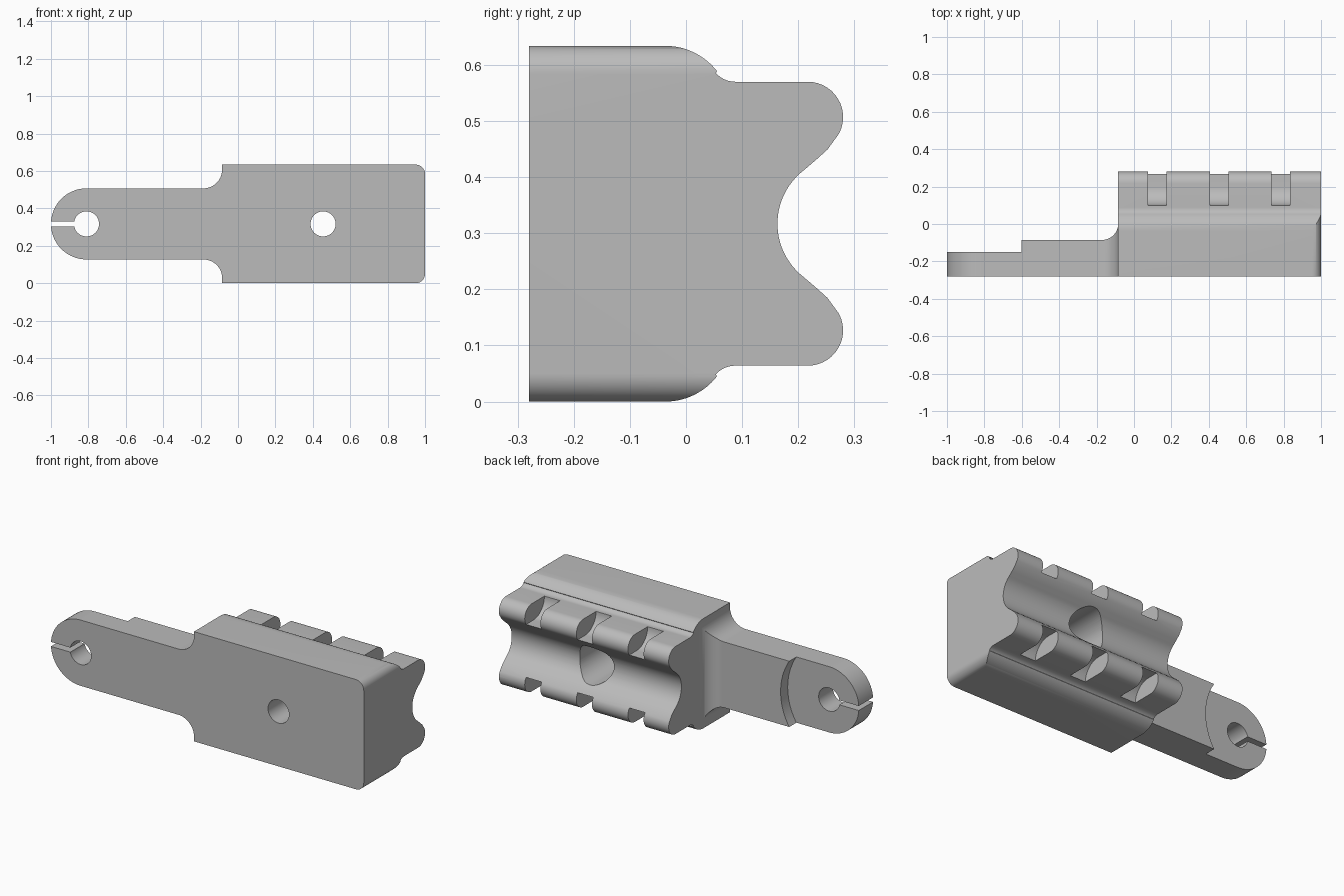
import bpy, bmesh
from math import sin, cos, radians

old = bpy.data.objects.get("Cube")
if old:
    bpy.data.objects.remove(old, do_unlink=True)

MID = 0.317  # height of the symmetry plane

grey = bpy.data.materials.new("plain grey")
grey.use_nodes = True
grey.diffuse_color = (0.5, 0.5, 0.5, 1)
grey.node_tree.nodes["Principled BSDF"].inputs["Base Color"].default_value = (0.5, 0.5, 0.5, 1)


def arc(cx, cy, r, start, end, n=14):
    angles = [radians(start + (end - start) * i / n) for i in range(n + 1)]
    return [(cx + r * cos(a), cy + r * sin(a)) for a in angles]


def flipped(points):
    """Mirror a profile about the middle height, reversing its order."""
    return [(a, 2 * MID - b) for a, b in reversed(points)]


def prism(name, points, axis, lo, hi):
    """Extrude a 2D profile along x, y or z."""
    place = {"x": lambda a, b, t: (t, a, b),
             "y": lambda a, b, t: (a, t, b),
             "z": lambda a, b, t: (a, b, t)}[axis]
    bm = bmesh.new()
    ends = [[bm.verts.new(place(a, b, t)) for a, b in points] for t in (lo, hi)]
    bm.faces.new(ends[0])
    bm.faces.new(ends[1])
    for i in range(len(points)):
        j = (i + 1) % len(points)
        bm.faces.new((ends[0][i], ends[0][j], ends[1][j], ends[1][i]))
    bmesh.ops.recalc_face_normals(bm, faces=bm.faces)
    mesh = bpy.data.meshes.new(name)
    bm.to_mesh(mesh)
    bm.free()
    obj = bpy.data.objects.new(name, mesh)
    bpy.context.collection.objects.link(obj)
    mesh.materials.append(grey)
    return obj


def combine(target, tool, operation):
    """Apply a boolean and discard the tool."""
    mod = target.modifiers.new("boolean", "BOOLEAN")
    mod.operation = operation
    mod.solver = "EXACT"
    mod.object = tool
    bpy.context.view_layer.objects.active = target
    bpy.ops.object.modifier_apply(modifier=mod.name)
    bpy.data.objects.remove(tool, do_unlink=True)


def hole(target, x, r, lo, hi):
    circle = arc(x, MID, r, 0, 360, 64)[:-1]
    combine(target, prism("hole_cutter", circle, "y", lo, hi), "DIFFERENCE")


# Body: rail cross-section run along x
upper = [(-0.28, 2 * MID)]
upper += arc(-0.037, 0.517, 0.117, 90, 38)
upper += arc(0.088, 0.617, 0.047, 222, 270, 10)
upper += arc(0.217, 0.507, 0.063, 90, -28)
upper += [(0.252, 0.449), (0.232, 0.431)]
upper += arc(0.283, MID, 0.12, 128, 180)
body = prism("clamp_block", upper + flipped(upper)[1:], "x", -0.085, 1)

# Rounded far corners of the body
corner = arc(0.95, 2 * MID - 0.05, 0.05, 90, 0)
outline = [(-0.2, 2 * MID)] + corner
combine(body, prism("corner_limit", outline + flipped(outline), "y", -0.4, 0.4), "INTERSECT")

# Crosswise notches in both rails, with curved floors
floor = [(0.1, 0.6)] + arc(0.2, 0.57, 0.1, 180, 270) + [(0.32, 0.47), (0.32, 0.6)]
for x in (0.125, 0.455, 0.785):
    for profile in (floor, flipped(floor)):
        combine(body, prism("notch_cutter", profile, "x", x - 0.05, x + 0.05), "DIFFERENCE")

# Arm: round-ended tongue with fillets into the body
side = arc(-0.81, MID, 0.19, 180, 90, 24)
side += arc(-0.185, 0.607, 0.1, 270, 360) + [(-0.04, 0.607)]
arm = prism("arm", side + flipped(side)[:-1], "y", -0.28, 0.1)
plan = [(-1.1, -0.4), (-0.04, -0.4), (-0.04, 0)]
plan += arc(-0.17, 0, 0.085, 360, 270) + [(-1.1, -0.085)]
combine(arm, prism("thickness_limit", plan, "z", -0.2, 0.9), "INTERSECT")

# Thinner round seat at the arm's end, its hole and the split
hole(arm, -0.9, 0.355, -0.15, 0.2)
hole(arm, -0.81, 0.067, -0.4, 0.2)
slit = [(-1.1, MID - 0.013), (-0.82, MID - 0.013), (-0.82, MID + 0.013), (-1.1, MID + 0.013)]
combine(arm, prism("slit_cutter", slit, "y", -0.4, 0.2), "DIFFERENCE")

# Join, then the bolt hole with its wider pocket at the back
combine(body, arm, "UNION")
hole(body, 0.455, 0.067, -0.4, 0.4)
hole(body, 0.455, 0.11, -0.08, 0.4)

bpy.ops.object.select_all(action="DESELECT")
body.select_set(True)
bpy.context.view_layer.objects.active = body
bpy.ops.object.shade_smooth_by_angle(angle=radians(30))
